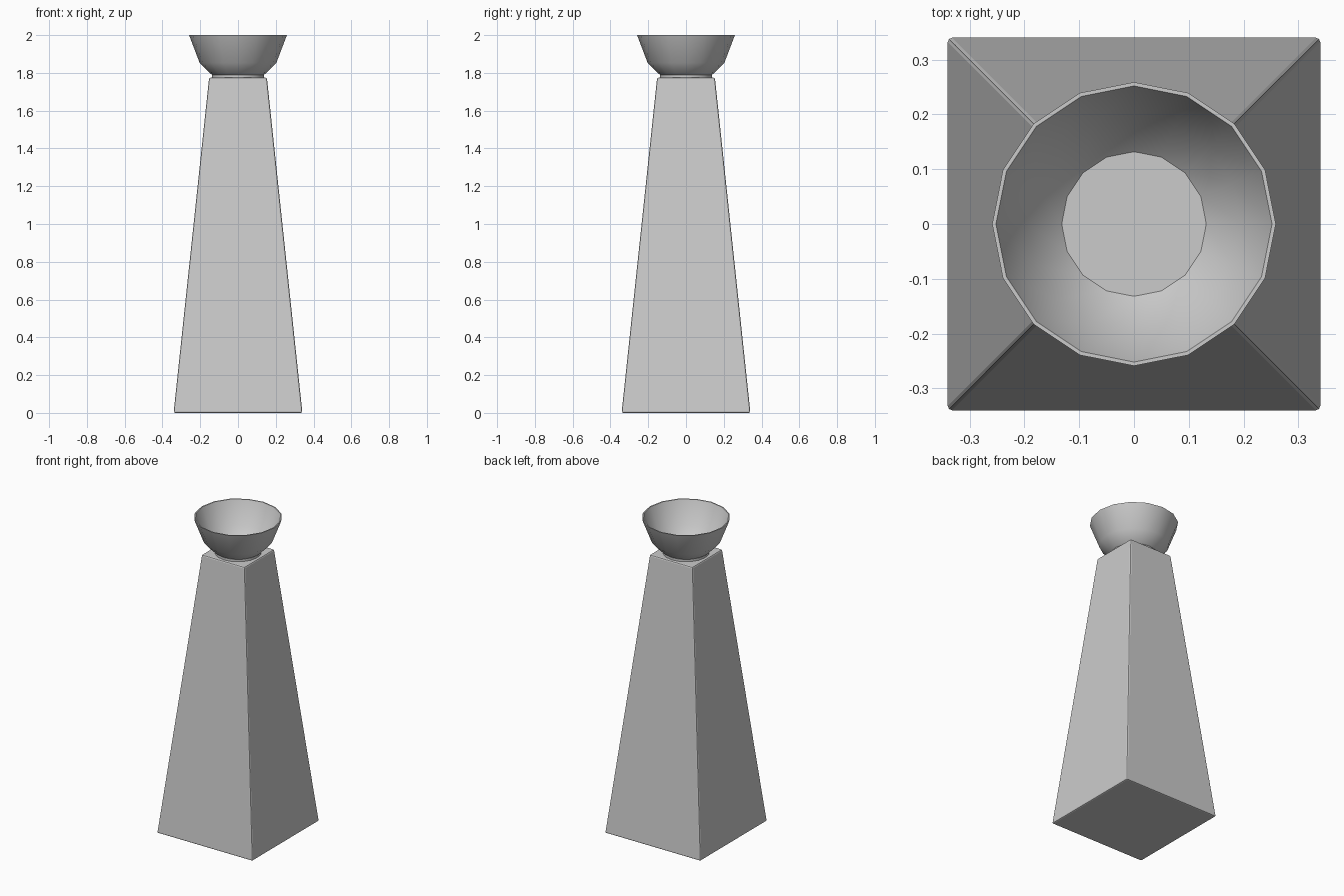
import bpy, bmesh, math

if "Cube" in bpy.data.objects:
    bpy.data.objects.remove(bpy.data.objects["Cube"])


def make_object(name, bm):
    bmesh.ops.recalc_face_normals(bm, faces=bm.faces)
    mesh = bpy.data.meshes.new(name)
    bm.to_mesh(mesh)
    bm.free()
    obj = bpy.data.objects.new(name, mesh)
    bpy.context.collection.objects.link(obj)
    return obj


def lathe(name, profile, sides=16):
    """Revolve (radius, z) points around z, capping both ends."""
    bm = bmesh.new()
    rings = []
    for r, z in profile:
        angles = [2 * math.pi * i / sides for i in range(sides)]
        rings.append([bm.verts.new((r * math.cos(a), r * math.sin(a), z)) for a in angles])
    for low, high in zip(rings, rings[1:]):
        for i in range(sides):
            j = (i + 1) % sides
            bm.faces.new((low[i], low[j], high[j], high[i]))
    bm.faces.new(rings[0])
    bm.faces.new(rings[-1])
    obj = make_object(name, bm)
    bpy.ops.object.select_all(action='DESELECT')
    obj.select_set(True)
    bpy.context.view_layer.objects.active = obj
    bpy.ops.object.shade_smooth_by_angle(angle=math.radians(40))
    return obj


# Tapered square pedestal with slightly softened edges
bm = bmesh.new()
bmesh.ops.create_cube(bm, size=2)
for v in bm.verts:
    top = v.co.z > 0
    half = 0.153 if top else 0.341
    v.co = (v.co.x * half, v.co.y * half, 1.775 if top else 0)
pedestal = make_object("pedestal", bm)
bevel = pedestal.modifiers.new("soft_edges", 'BEVEL')
bevel.width = 0.008
bevel.segments = 2

# Short round neck between pedestal and bowl
lathe("neck", [(0.138, 1.77), (0.138, 1.79)])

# Open bowl: outer wall, thin rim, inner wall, flat floor
lathe("bowl", [(0.128, 1.785), (0.145, 1.795), (0.203, 1.853), (0.259, 2.0),
               (0.252, 2.0), (0.196, 1.857), (0.132, 1.795)])
